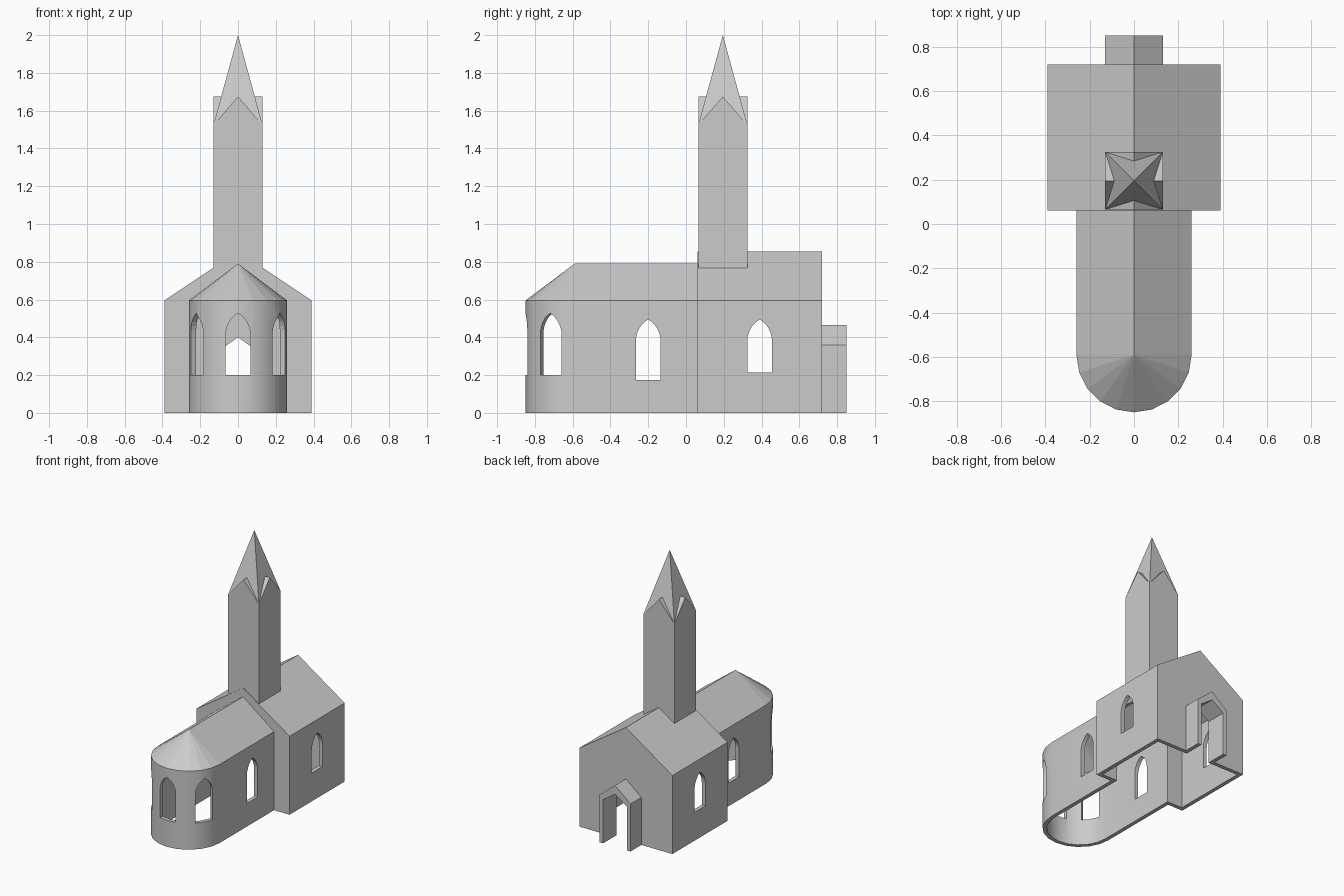
import bpy
import bmesh
from math import sin, cos, pi, radians
from mathutils import Matrix, Vector

if "Cube" in bpy.data.objects:
    bpy.data.objects.remove(bpy.data.objects["Cube"], do_unlink=True)

# One stone colour
stone = bpy.data.materials.new("grey_stone")
stone.use_nodes = True
grey = (0.6, 0.6, 0.6, 1)
stone.diffuse_color = grey
stone.node_tree.nodes["Principled BSDF"].inputs["Base Color"].default_value = grey


def make_object(name, bm):
    bmesh.ops.recalc_face_normals(bm, faces=bm.faces[:])
    mesh = bpy.data.meshes.new(name)
    bm.to_mesh(mesh)
    bm.free()
    mesh.materials.append(stone)
    obj = bpy.data.objects.new(name, mesh)
    bpy.context.collection.objects.link(obj)
    return obj


def extrude_profile(name, profile, start, end, matrix=Matrix()):
    """Extrude an (x, z) outline along y."""
    bm = bmesh.new()
    face = bm.faces.new([bm.verts.new((x, start, z)) for x, z in profile])
    new = bmesh.ops.extrude_face_region(bm, geom=[face])["geom"]
    moved = [v for v in new if isinstance(v, bmesh.types.BMVert)]
    bmesh.ops.translate(bm, verts=moved, vec=(0, end - start, 0))
    bm.transform(matrix)
    return make_object(name, bm)


def gabled_block(name, half, base, eave, ridge, start, end, matrix=Matrix()):
    outline = [(-half, base), (half, base), (half, eave), (0, ridge), (-half, eave)]
    return extrude_profile(name, outline, start, end, matrix)


def apsed_hall(name, half, base, eave, ridge, centre, back, steps=10):
    """Straight hall with a half-round front and a faceted half-cone roof."""
    plan = [(half, back)]
    for i in range(steps + 1):
        a = pi * i / steps
        plan.append((half * cos(a), centre - half * sin(a)))
    plan.append((-half, back))
    bm = bmesh.new()
    low = [bm.verts.new((x, y, base)) for x, y in plan]
    top = [bm.verts.new((x, y, eave)) for x, y in plan]
    apex = bm.verts.new((0, centre, ridge))
    end = bm.verts.new((0, back, ridge))
    bm.faces.new(low)
    for i in range(len(plan) - 1):
        bm.faces.new((low[i], low[i + 1], top[i + 1], top[i]))
    for i in range(1, steps + 1):
        bm.faces.new((top[i], top[i + 1], apex))
    bm.faces.new((top[0], top[1], apex, end))
    bm.faces.new((top[-2], top[-1], end, apex))
    bm.faces.new((low[-1], low[0], top[0], end, top[-1]))
    return make_object(name, bm)


def window_cutter(name, sill, spring, start, end, matrix, half=0.065, steps=6):
    """Pointed arch made of two arcs, each centred on the opposite jamb."""
    right = []
    for i in range(steps + 1):
        a = pi / 3 * i / steps
        right.append((-half + 2 * half * cos(a), spring + 2 * half * sin(a)))
    left = [(-x, z) for x, z in reversed(right[:-1])]
    return extrude_profile(name, [(-half, sill), (half, sill)] + right + left,
                           start, end, matrix)


def boolean(obj, other, operation):
    mod = obj.modifiers.new(other.name, "BOOLEAN")
    mod.operation = operation
    mod.solver = "EXACT"
    mod.object = other
    bpy.context.view_layer.objects.active = obj
    bpy.ops.object.modifier_apply(modifier=mod.name)


APSE_Y = -0.59
TOWER_Y = 0.195
quarter = Matrix.Rotation(pi / 2, 4, "Z")

# Solid masses
nave = gabled_block("nave", 0.39, 0, 0.595, 0.855, 0.06, 0.72)
choir = apsed_hall("choir_and_apse", 0.26, 0, 0.595, 0.79, APSE_Y, 0.08)
porch = gabled_block("porch", 0.13, 0, 0.36, 0.465, 0.70, 0.85)

# Tower with a gable on each side
at_tower = Matrix.Translation((0, TOWER_Y, 0))
tower = gabled_block("tower", 0.13, 0.75, 1.525, 1.675, -0.13, 0.13, at_tower)
cross = gabled_block("cross_gable", 0.13, 0.75, 1.525, 1.675, -0.13, 0.13,
                     at_tower @ quarter)
boolean(tower, cross, "UNION")
bpy.data.objects.remove(cross, do_unlink=True)

# Spire
bm = bmesh.new()
bmesh.ops.create_cone(bm, cap_ends=True, segments=4, radius1=0.13 * 2 ** 0.5,
                      radius2=0, depth=0.475)
bm.transform(Matrix.Rotation(pi / 4, 4, "Z"))
# Square the base to the tower walls whichever way the cone starts
if abs(abs(bm.verts[:][0].co.x) - 0.13) > 0.01:
    bm.transform(Matrix.Rotation(pi / 4, 4, "Z"))
bm.transform(Matrix.Translation((0, TOWER_Y, 1.7625)))
spire = make_object("spire", bm)

# Hollow interiors and openings
nave_room = gabled_block("nave_room", 0.36, -0.1, 0.58, 0.82, 0.09, 0.69)
choir_room = apsed_hall("choir_room", 0.23, -0.1, 0.58, 0.754, APSE_Y, 0.2)
doorway = gabled_block("doorway", 0.10, -0.1, 0.33, 0.40, 0.6, 0.95)
nave_window = window_cutter("nave_window", 0.215, 0.382, -0.6, 0.6,
                            Matrix.Translation((0, 0.39, 0)) @ quarter)
choir_window = window_cutter("choir_window", 0.175, 0.382, -0.6, 0.6,
                             Matrix.Translation((0, -0.2, 0)) @ quarter)
apse_windows = [
    window_cutter("apse_window", 0.2, 0.415, -0.4, -0.16,
                  Matrix.Translation((0, APSE_Y, 0))
                  @ Matrix.Rotation(radians(angle), 4, "Z"))
    for angle in (-60, 0, 60)]

cuts = {
    nave: [nave_room, choir_room, doorway, nave_window],
    choir: [choir_room, choir_window] + apse_windows,
    porch: [doorway],
    tower: [nave_room],
}
for part, cutters in cuts.items():
    for cutter in cutters:
        boolean(part, cutter, "DIFFERENCE")
for cutter in [nave_room, choir_room, doorway, nave_window, choir_window] + apse_windows:
    bpy.data.objects.remove(cutter, do_unlink=True)

# Smooth curved apse wall, crisp edges and flat roof facets
bpy.ops.object.select_all(action="DESELECT")
choir.select_set(True)
bpy.context.view_layer.objects.active = choir
bpy.ops.object.shade_smooth_by_angle(angle=radians(25))
for face in choir.data.polygons:
    if abs(face.normal.z) > 0.1:
        face.use_smooth = False
